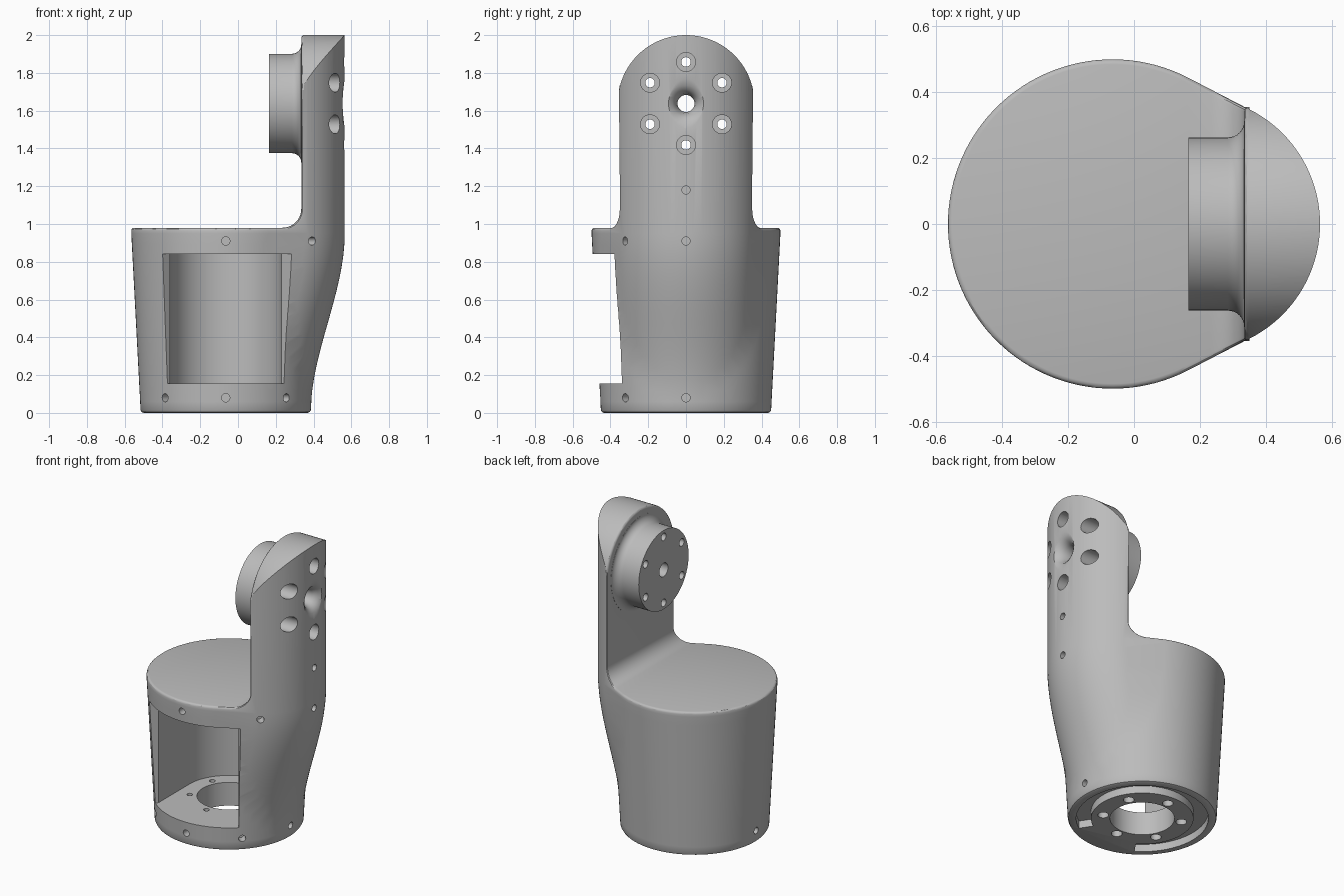
import bpy, bmesh
from math import sin, cos, pi, radians
from mathutils import Matrix, Vector

if "Cube" in bpy.data.objects:
    bpy.data.objects.remove(bpy.data.objects["Cube"])

CX = -0.065          # axis of the round body
AXLE = 1.638         # height of the joint axis


def to_object(name, bm):
    bmesh.ops.recalc_face_normals(bm, faces=bm.faces)
    mesh = bpy.data.meshes.new(name)
    bm.to_mesh(mesh)
    bm.free()
    obj = bpy.data.objects.new(name, mesh)
    bpy.context.scene.collection.objects.link(obj)
    return obj


def skin(bm, rings):
    """Close a stack of equal rings into a solid."""
    rows = [[bm.verts.new(p) for p in ring] for ring in rings]
    n = len(rows[0])
    for a, b in zip(rows, rows[1:]):
        for i in range(n):
            j = (i + 1) % n
            bm.faces.new((a[i], a[j], b[j], b[i]))
    bm.faces.new(rows[0][::-1])
    bm.faces.new(rows[-1])


def prism(name, points, place, low, high):
    """Extrude a 2D outline; place maps (u, v, depth) to a 3D point."""
    bm = bmesh.new()
    skin(bm, [[place(u, v, d) for u, v in points] for d in (low, high)])
    return to_object(name, bm)


def lathe(bm, origin, axis, profile, segments=32):
    """Turn (distance, radius) points about an axis."""
    turn = Vector(axis).to_track_quat('Z', 'Y').to_matrix().to_4x4()
    m = Matrix.Translation(origin) @ turn
    angles = [2 * pi * i / segments for i in range(segments)]
    skin(bm, [[m @ Vector((r * cos(a), r * sin(a), t)) for a in angles]
              for t, r in profile])


def arc(cu, cv, r, start, end, steps):
    angles = [radians(start + (end - start) * i / steps) for i in range(steps + 1)]
    return [(cu + r * cos(a), cv + r * sin(a)) for a in angles]


def combine(obj, tool, operation='DIFFERENCE'):
    tool.hide_render = True
    mod = obj.modifiers.new("combine", 'BOOLEAN')
    mod.operation, mod.solver, mod.object = operation, 'EXACT', tool
    graph = bpy.context.evaluated_depsgraph_get()
    mesh = bpy.data.meshes.new_from_object(obj.evaluated_get(graph))
    obj.modifiers.clear()
    obj.data = mesh
    bpy.data.objects.remove(tool)


def section(z, inset=0.0, count=120):
    """Hull of the body circle and the arm circle at one height."""
    h = min(z, 0.95)
    s = h / 0.95
    blend = s * s * (3 - 2 * s)
    ra, rb = 0.45 + 0.05 * s - inset, 0.39 - inset
    cb = -0.005 + 0.18 * blend
    ring = []
    for i in range(count):
        a = 2 * pi * i / count
        use_a = ra + CX * cos(a) >= rb + cb * cos(a)
        c, r = (CX, ra) if use_a else (cb, rb)
        ring.append((c + r * cos(a), r * sin(a), z))
    return ring


# Body and arm lofted as one shell
bm = bmesh.new()
rings = [section(0, 0.015), section(0.005, 0.005), section(0.015)]
rings += [section(0.95 * i / 16) for i in range(1, 17)] + [section(2.1)]
skin(bm, rings)
bracket = to_object("joint_bracket", bm)

# Clear the space above the body, leaving a filleted upright arm
step = [(-1, 0.98)] + arc(0.235, 1.08, 0.1, -90, 0, 10) + [(0.335, 2.3), (-1, 2.3)]
combine(bracket, prism("step_cutter", step, lambda u, v, d: (u, d, v), -1, 1))

# Round the top of the arm
crown = [(1, AXLE), (1, 2.3), (-1, 2.3), (-1, AXLE)] + arc(0, AXLE, 0.362, 180, 0, 64)
combine(bracket, prism("crown_cutter", crown, lambda u, v, d: (d, u, v), -1, 1))

# Soften the rim of the body and the inner edge of the arm
bm = bmesh.new()
bm.from_mesh(bracket.data)
bmesh.ops.remove_doubles(bm, verts=bm.verts, dist=0.00005)
rim = [e for e in bm.edges if len(e.link_faces) == 2 and e.calc_face_angle() > 0.9
       and all(v.co.x < 0.336 and v.co.z > 0.97 for v in e.verts)]
bmesh.ops.bevel(bm, geom=rim, offset=0.015, offset_type='OFFSET', segments=3,
                profile=0.5, affect='EDGES', clamp_overlap=False)
bm.to_mesh(bracket.data)
bm.free()

# Round mounting boss with a fillet into the arm
bm = bmesh.new()
flare = [(x, r) for x, r in arc(0.285, 0.313, 0.05, -90, 0, 8)]
flare[-1] = (0.334, 0.313)
lathe(bm, (0, 0, AXLE), (1, 0, 0), [(0.165, 0.263)] + flare + [(0.37, 0.313)], 96)
combine(bracket, to_object("mounting_boss", bm), 'UNION')

# Motor bay with a flared front window
bay = [(CX - 0.365, -0.395), (CX - 0.295, -0.325)]
bay += arc(CX, 0, 0.295, 180, 0, 48)
bay += [(CX + 0.295, -0.325), (CX + 0.365, -0.395), (CX + 0.365, -0.7), (CX - 0.365, -0.7)]
combine(bracket, prism("bay_cutter", bay, lambda u, v, d: (u, v, d), 0.155, 0.84))

# Open ring groove under the base
groove = arc(CX, 0, 0.40, -57, 237, 90) + arc(CX, 0, 0.31, 237, -57, 90)
combine(bracket, prism("groove_cutter", groove, lambda u, v, d: (u, v, d), -0.1, 0.05))

# All round holes, gathered in one cutter
bm = bmesh.new()
UP, OUT = (0, 0, 1), (1, 0, 0)
lathe(bm, (CX, 0, 0), UP, [(-0.1, 0.195), (0.2, 0.195)], 64)
for k in range(6):
    a = radians(30 + 60 * k)
    # base bolts
    lathe(bm, (CX + 0.24 * cos(a), 0.24 * sin(a), 0), UP,
          [(-0.1, 0.033), (0.06, 0.033), (0.06, 0.018), (0.2, 0.018)], 24)
    # boss bolts
    lathe(bm, (0, 0.22 * cos(a), AXLE + 0.22 * sin(a)), OUT,
          [(0.1, 0.025), (0.40, 0.025), (0.40, 0.05), (0.7, 0.05)], 32)
# axle hole with a rounded mouth
lathe(bm, (0, 0, AXLE), OUT,
      [(0.1, 0.045), (0.47, 0.045), (0.51, 0.053), (0.54, 0.072),
       (0.555, 0.095), (0.565, 0.13), (0.6, 0.2)], 48)
# small pin holes around the base, the collar and the arm
pins = [(CX + 0.454 * cos(radians(a)), 0.454 * sin(radians(a)), 0.08, a)
        for a in (180, 225, 270, 315, 0)]
pins += [(CX, -0.495, 0.91, 270), (0.395, -0.325, 0.91, 315),
         (0.565, 0, 0.91, 0), (0.565, 0, 1.18, 0)]
for x, y, z, a in pins:
    lathe(bm, (x, y, z), (cos(radians(a)), sin(radians(a)), 0),
          [(-0.06, 0.022), (0.05, 0.022)], 20)
combine(bracket, to_object("hole_cutter", bm))

# Plain grey finish
grey = bpy.data.materials.new("plain_grey")
grey.use_nodes = True
grey.diffuse_color = (0.5, 0.5, 0.5, 1)
grey.node_tree.nodes["Principled BSDF"].inputs["Base Color"].default_value = (0.5, 0.5, 0.5, 1)
bracket.data.materials.clear()
bracket.data.materials.append(grey)
for face in bracket.data.polygons:
    face.material_index = 0

bpy.ops.object.select_all(action='DESELECT')
bracket.select_set(True)
bpy.context.view_layer.objects.active = bracket
bpy.ops.object.shade_smooth_by_angle(angle=radians(30))
